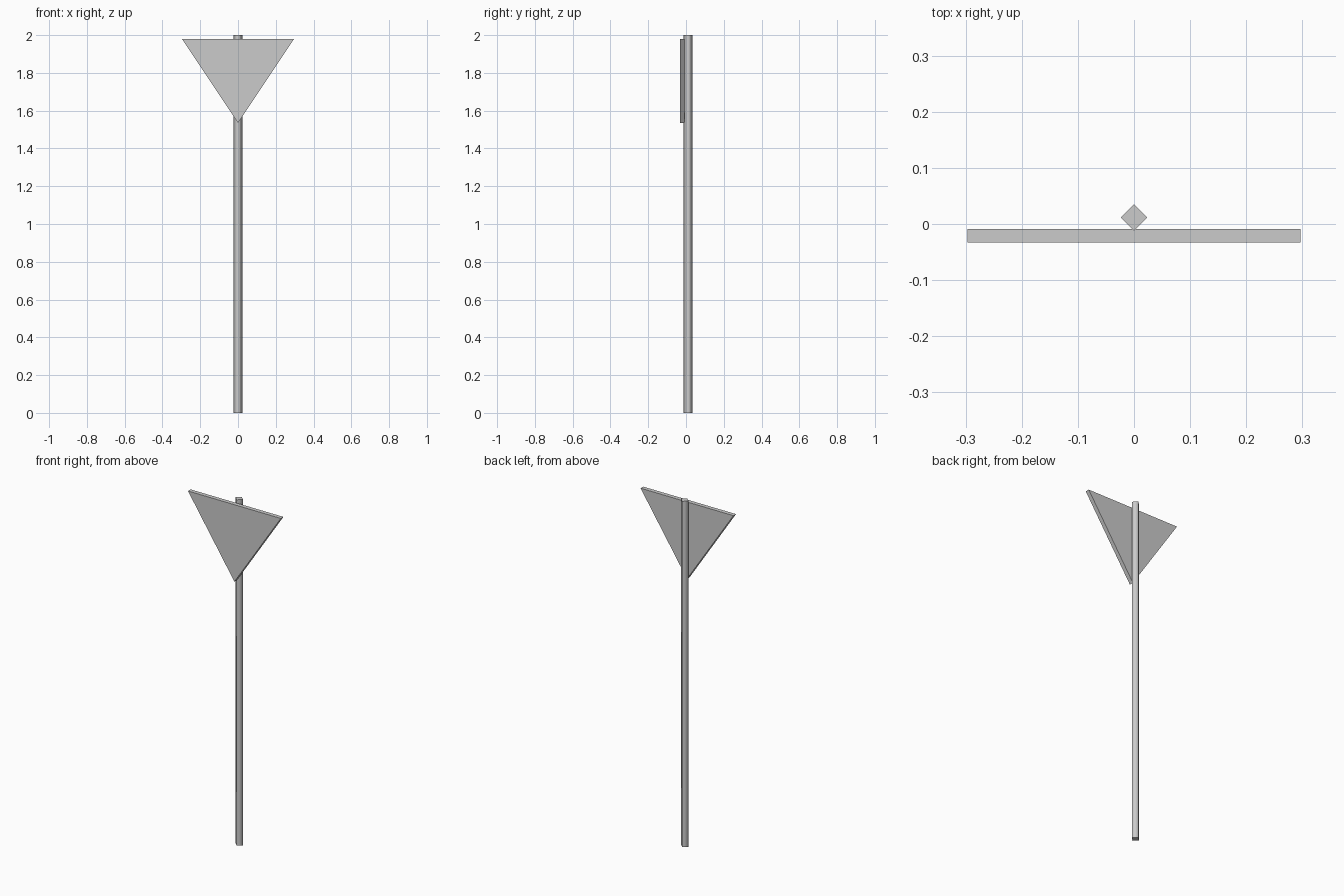
import bpy, bmesh
from mathutils import Vector

if "Cube" in bpy.data.objects:
    bpy.data.objects.remove(bpy.data.objects["Cube"])


def prism(name, profile, extrusion, smooth_sides=False):
    """Extrude a closed flat profile into a capped solid."""
    bm = bmesh.new()
    base = bm.faces.new([bm.verts.new(p) for p in profile])
    geom = bmesh.ops.extrude_face_region(bm, geom=[base], use_keep_orig=True)["geom"]
    moved = [g for g in geom if isinstance(g, bmesh.types.BMVert)]
    bmesh.ops.translate(bm, verts=moved, vec=extrusion)
    bmesh.ops.recalc_face_normals(bm, faces=bm.faces)
    axis = Vector(extrusion).normalized()
    for face in bm.faces:
        cap = abs(face.normal.dot(axis)) > 0.9
        face.smooth = smooth_sides and not cap
        if cap:
            for edge in face.edges:
                edge.smooth = False
    mesh = bpy.data.meshes.new(name)
    bm.to_mesh(mesh)
    bm.free()
    obj = bpy.data.objects.new(name, mesh)
    bpy.context.collection.objects.link(obj)
    return obj


# Four-sided pole, corner facing forward, softly shaded
r, cy = 0.0235, 0.0115
prism("pole", [(r, cy, 0), (0, cy + r, 0), (-r, cy, 0), (0, cy - r, 0)],
      (0, 0, 2.0), smooth_sides=True)

# Downward-pointing triangular sign plate
prism("sign_plate", [(-0.297, -0.033, 1.98), (0.297, -0.033, 1.98), (0, -0.033, 1.535)],
      (0, 0.024, 0))
